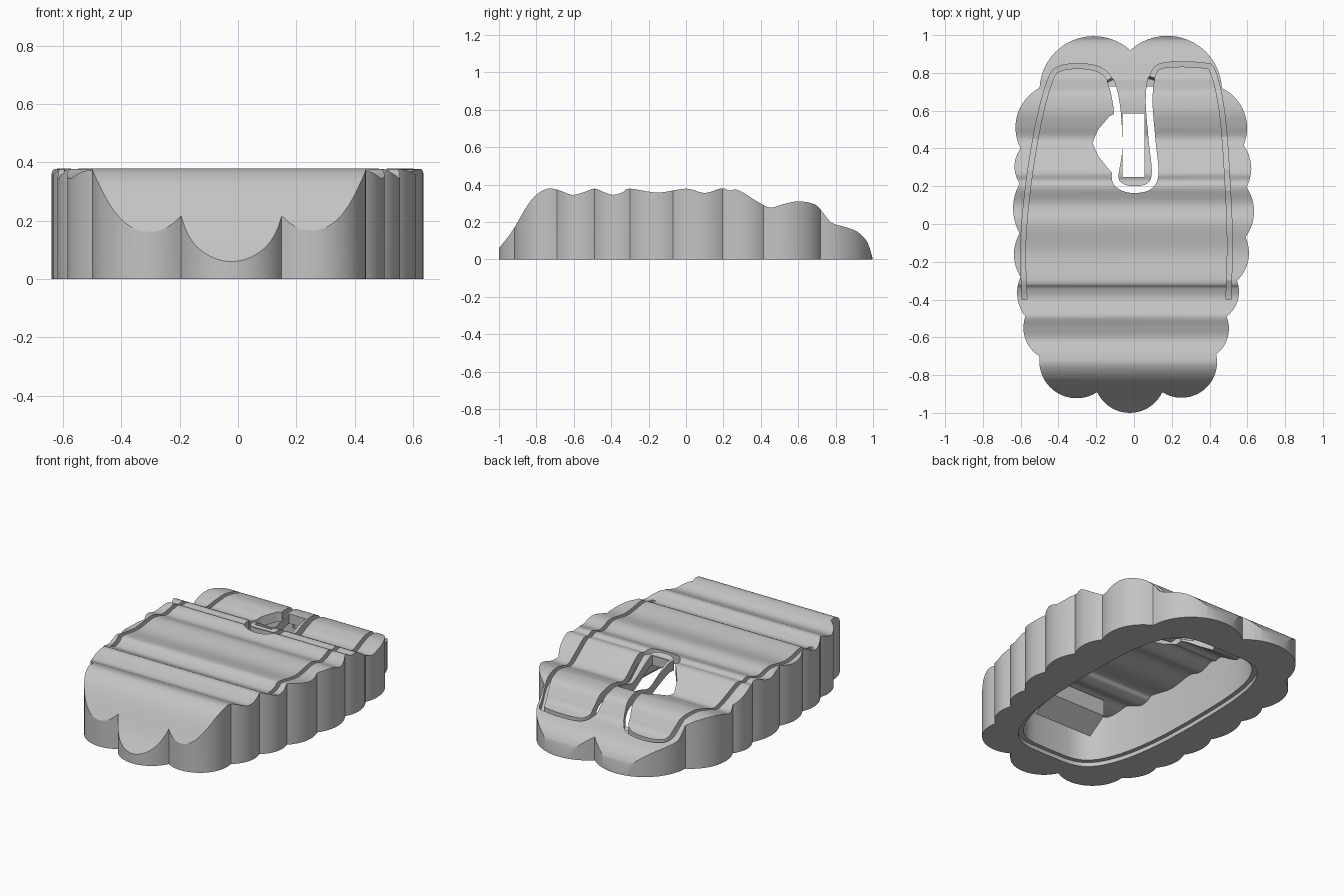
import bpy, bmesh
from math import pi, sin, cos, atan2, asin, hypot
from mathutils import Vector

if "Cube" in bpy.data.objects:
    bpy.data.objects.remove(bpy.data.objects["Cube"])

grey = bpy.data.materials.new("plain_grey")
grey.use_nodes = True
COLOUR = (0.55, 0.55, 0.55, 1)
grey.diffuse_color = COLOUR
grey.node_tree.nodes["Principled BSDF"].inputs["Base Color"].default_value = COLOUR


def smooth_path(points, steps):
    """Catmull-Rom curve through 2D points."""
    pts = [Vector(p) for p in points]
    pts = [2 * pts[0] - pts[1]] + pts + [2 * pts[-1] - pts[-2]]
    out = []
    for a, b, c, d in zip(pts, pts[1:], pts[2:], pts[3:]):
        for i in range(steps):
            t = i / steps
            out.append(0.5 * (2 * b + (c - a) * t + (2 * a - 5 * b + 4 * c - d) * t * t
                              + (3 * b - a - 3 * c + d) * t ** 3))
    return out + [pts[-2]]


def make_object(name, bm):
    bmesh.ops.recalc_face_normals(bm, faces=bm.faces)
    mesh = bpy.data.meshes.new(name)
    bm.to_mesh(mesh)
    bm.free()
    mesh.materials.append(grey)
    ob = bpy.data.objects.new(name, mesh)
    bpy.context.collection.objects.link(ob)
    return ob


def prism(name, loop, offset):
    """Extrude a closed 3D loop along an offset."""
    bm = bmesh.new()
    face = bm.faces.new([bm.verts.new(p) for p in loop])
    new = bmesh.ops.extrude_face_region(bm, geom=[face], use_keep_orig=True)["geom"]
    bmesh.ops.translate(bm, vec=offset, verts=[v for v in new if isinstance(v, bmesh.types.BMVert)])
    return make_object(name, bm)


def boolean(target, tool, operation):
    mod = target.modifiers.new("cut", 'BOOLEAN')
    mod.operation = operation
    mod.solver = 'EXACT'
    mod.object = tool
    bpy.context.view_layer.objects.active = target
    bpy.ops.object.modifier_apply(modifier=mod.name)
    bpy.data.objects.remove(tool)


# Side profile (y, z) of the rippled top
profile = smooth_path([
    (-1, .06), (-.93, .15), (-.85, .285), (-.8, .345), (-.74, .378), (-.68, .37), (-.61, .345),
    (-.55, .358), (-.49, .378), (-.44, .36), (-.39, .345), (-.34, .358), (-.3, .378), (-.15, .357),
    (0, .378), (.1, .355), (.19, .38), (.23, .368), (.28, .37), (.38, .31), (.45, .277),
    (.52, .295), (.6, .31), (.69, .293), (.74, .24), (.78, .195), (.86, .17), (.92, .145),
    (.97, .09), (1, 0)], 5)


def top_z(y):
    for a, b in zip(profile, profile[1:]):
        if a.x <= y <= b.x:
            return a.y + (b.y - a.y) * (y - a.x) / (b.x - a.x)
    return 0


def profile_prism(name, drop, half):
    curve = [(-half, p.x, max(p.y - drop, -.05)) for p in profile]
    loop = [(-half, -1.02, curve[0][2])] + curve + [(-half, 1.02, -.1), (-half, -1.02, -.1)]
    return prism(name, loop, (2 * half, 0, 0))


# Scalloped outline: (cusp x, cusp y, bulge of the arc to the next cusp), anticlockwise
scallops = [
    (-.195, -.89, .11), (.15, -.89, .117), (.435, -.69, .035), (.49, -.49, .033), (.545, -.3, .038),
    (.59, -.07, .043), (.595, .195, .033), (.58, .415, .065), (.465, .72, .167), (-.02, .92, .165),
    (-.5, .72, .07), (-.6, .4, .03), (-.605, .215, .035), (-.605, -.05, .033), (-.6, -.28, .03),
    (-.575, -.49, .04), (-.5, -.7, .115)]
outline = []
for (ax, ay, bulge), (bx, by, _) in zip(scallops, scallops[1:] + scallops[:1]):
    half = hypot(bx - ax, by - ay) / 2
    r = (half ** 2 + bulge ** 2) / (2 * bulge)
    out = Vector((by - ay, ax - bx)).normalized()
    centre = Vector(((ax + bx) / 2, (ay + by) / 2)) - out * (r - bulge)
    mid, spread = atan2(out.y, out.x), asin(min(1, half / r))
    for i in range(18):
        ang = mid - spread + 2 * spread * i / 18
        outline.append((centre.x + r * cos(ang), centre.y + r * sin(ang), 0))

body = prism("rippled_shell", outline, (0, 0, .6))
boolean(body, profile_prism("profile_cutter", 0, .8), 'INTERSECT')


# Hollow underside with rounded ends and a shallow step round its rim
def opening(grow, bottom):
    loop = []
    for i in range(64):
        a = 2 * pi * i / 64
        c, s = cos(a), sin(a)
        width = .385 + grow - .05 * max(0, -s)
        loop.append((-.02 + width * abs(c) ** .45 * (1 if c > 0 else -1),
                     -.01 + (.74 + grow) * abs(s) ** .6 * (1 if s > 0 else -1), bottom))
    return loop


cavity = prism("cavity_cutter", opening(0, -.08), (0, 0, .6))
boolean(cavity, profile_prism("ceiling_cutter", .06, .8), 'INTERSECT')
boolean(body, cavity, 'DIFFERENCE')
boolean(body, prism("rim_cutter", opening(.025, -.1), (0, 0, .125)), 'DIFFERENCE')

# Seam groove running up both sides and round the tongue
seam = smooth_path([
    (-.58, -.4), (-.587, -.1), (-.555, .24), (-.5, .56), (-.44, .77), (-.385, .825), (-.265, .835),
    (-.17, .81), (-.12, .745), (-.09, .61), (-.08, .4), (-.1, .25), (-.07, .2), (0, .182),
    (.08, .2), (.112, .27), (.095, .45), (.08, .66), (.1, .79), (.16, .84), (.36, .84),
    (.42, .8), (.47, .56), (.5, .13), (.507, -.13), (.5, -.4)], 8)
bm = bmesh.new()
rings = []
for i, p in enumerate(seam):
    t = (seam[min(i + 1, len(seam) - 1)] - seam[max(i - 1, 0)]).normalized()
    inner = abs(p.x) < .13 and p.y < .77
    n = Vector((-t.y, t.x)) * (.018 if inner else .013)
    low = top_z(p.y) - (.1 if inner else .05)
    rings.append([bm.verts.new((q.x, q.y, z)) for q, z in
                  ((p - n, low), (p + n, low), (p + n, .6), (p - n, .6))])
for a, b in zip(rings, rings[1:]):
    for k in range(4):
        bm.faces.new((a[k], a[(k + 1) % 4], b[(k + 1) % 4], b[k]))
bm.faces.new(rings[0])
bm.faces.new(rings[-1])
boolean(body, make_object("seam_cutter", bm), 'DIFFERENCE')

# Slot in the tongue and the curved finger opening beside it
holes = {
    "slot_cutter": [(-.06, .25), (.055, .25), (.055, .585), (-.06, .585)],
    "finger_cutter": [(-.088, .24), (-.13, .285), (-.19, .36), (-.22, .43), (-.19, .5), (-.13, .57), (-.09, .59),
                      (-.075, .42)]}
for name, pts in holes.items():
    boolean(body, prism(name, [(x, y, .02) for x, y in pts], (0, 0, .6)), 'DIFFERENCE')

# Wedge block inside the front of the hollow
prism("inner_wedge", [(-.2, -.72, .2), (-.2, -.62, .12), (-.2, -.5, .2), (-.2, -.5, .3),
                      (-.2, -.72, .33)], (.4, 0, 0))

# Smooth ripples and scallops, crisp edges elsewhere
body.data.shade_smooth()
body.data.set_sharp_from_angle(angle=.5)
